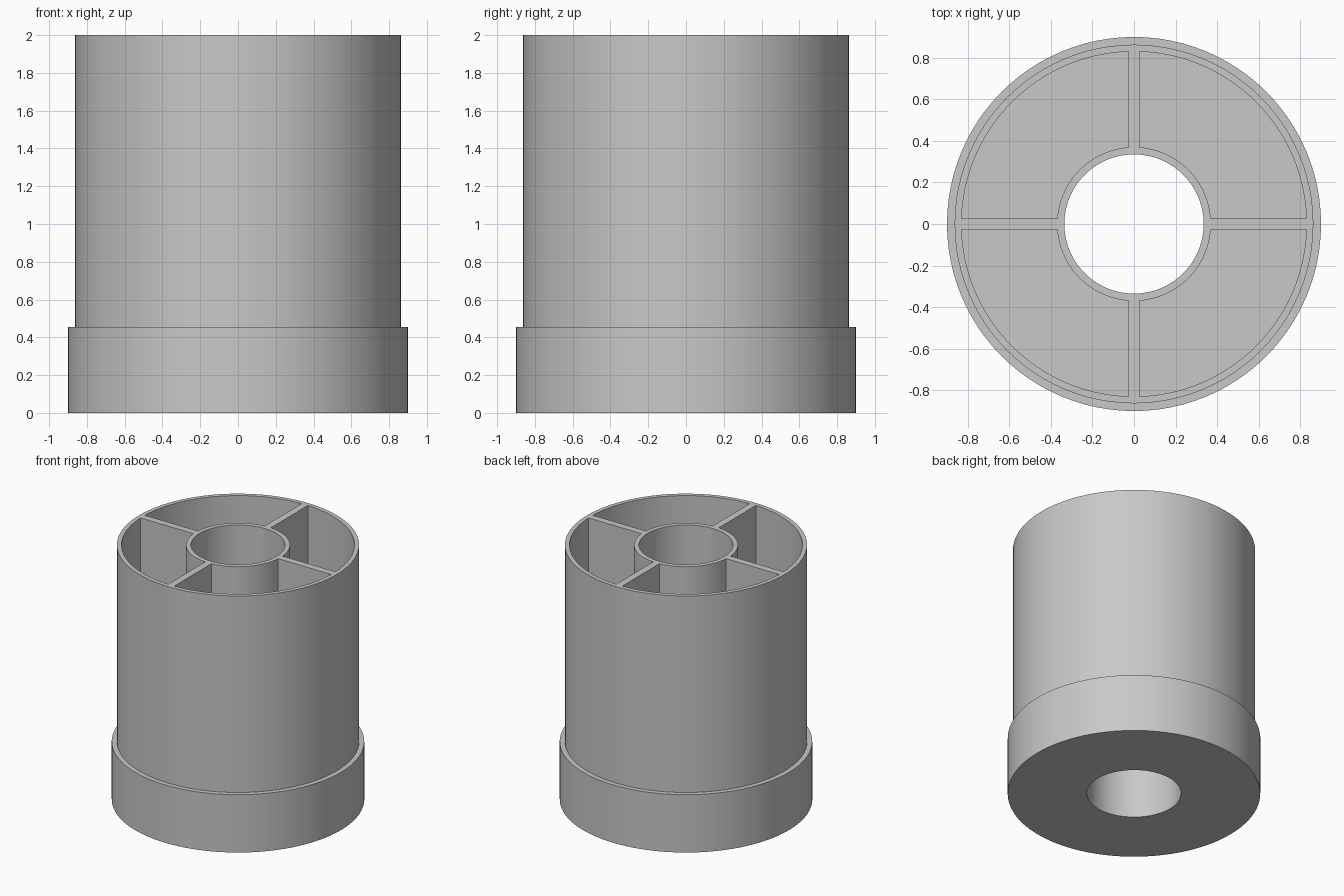
import bpy, bmesh
from math import sin, cos, asin, pi

cube = bpy.data.objects.get("Cube")
if cube:
    bpy.data.objects.remove(cube)

HEIGHT, FLOOR = 2.0, 0.04
BORE, HUB, INNER, TUBE, COLLAR = 0.335, 0.37, 0.83, 0.863, 0.9
COLLAR_TOP = 0.455
HALF_RIB = 0.027
SEGMENTS = 96

grey = bpy.data.materials.new("grey plastic")
grey.use_nodes = True
colour = (0.58, 0.58, 0.58, 1)
grey.diffuse_color = colour
grey.node_tree.nodes["Principled BSDF"].inputs["Base Color"].default_value = colour


def make_object(name, bm):
    bmesh.ops.recalc_face_normals(bm, faces=bm.faces)
    mesh = bpy.data.meshes.new(name)
    bm.to_mesh(mesh)
    bm.free()
    mesh.materials.append(grey)
    obj = bpy.data.objects.new(name, mesh)
    bpy.context.collection.objects.link(obj)
    return obj


def lathe(name, profile):
    """Revolve a closed (radius, z) profile around the z axis."""
    bm = bmesh.new()
    rings = [[bm.verts.new((r * cos(2 * pi * i / SEGMENTS), r * sin(2 * pi * i / SEGMENTS), z))
              for i in range(SEGMENTS)] for r, z in profile]
    for k, ring in enumerate(rings):
        above = rings[(k + 1) % len(rings)]
        for i in range(SEGMENTS):
            j = (i + 1) % SEGMENTS
            bm.faces.new((ring[i], ring[j], above[j], above[i]))
    return make_object(name, bm)


def arc(radius, turn, steps):
    """Points of one quadrant arc, stopping at the ribs on both sides."""
    start = asin(HALF_RIB / radius)
    angles = [turn + start + (pi / 2 - 2 * start) * i / steps for i in range(steps + 1)]
    return [(radius * cos(a), radius * sin(a)) for a in angles]


def pockets(name):
    """Four quadrant-shaped prisms that leave a cross of ribs between them."""
    bm = bmesh.new()
    for quarter in range(4):
        turn = quarter * pi / 2
        outline = arc(INNER, turn, 24) + arc(HUB, turn, 24)[::-1]
        base = bm.faces.new([bm.verts.new((x, y, FLOOR)) for x, y in outline])
        top = bmesh.ops.extrude_face_region(bm, geom=[base])
        verts = [v for v in top["geom"] if isinstance(v, bmesh.types.BMVert)]
        bmesh.ops.translate(bm, verts=verts, vec=(0, 0, HEIGHT))
    return make_object(name, bm)


# Tube with a wider collar at the foot and a bore through the middle
body = lathe("ribbed_tube", [(BORE, 0), (COLLAR, 0), (COLLAR, COLLAR_TOP),
                             (TUBE, COLLAR_TOP), (TUBE, HEIGHT), (BORE, HEIGHT)])

# Hollow chambers, open at the top
cutter = pockets("chamber_cutter")
cutter.hide_render = True
cut = body.modifiers.new("chambers", "BOOLEAN")
cut.operation = "DIFFERENCE"
cut.solver = "EXACT"
cut.object = cutter

bpy.ops.object.select_all(action="DESELECT")
bpy.context.view_layer.objects.active = body
body.select_set(True)
bpy.ops.object.modifier_apply(modifier=cut.name)
bpy.data.objects.remove(cutter)
bpy.ops.object.shade_smooth_by_angle(angle=pi / 6)
